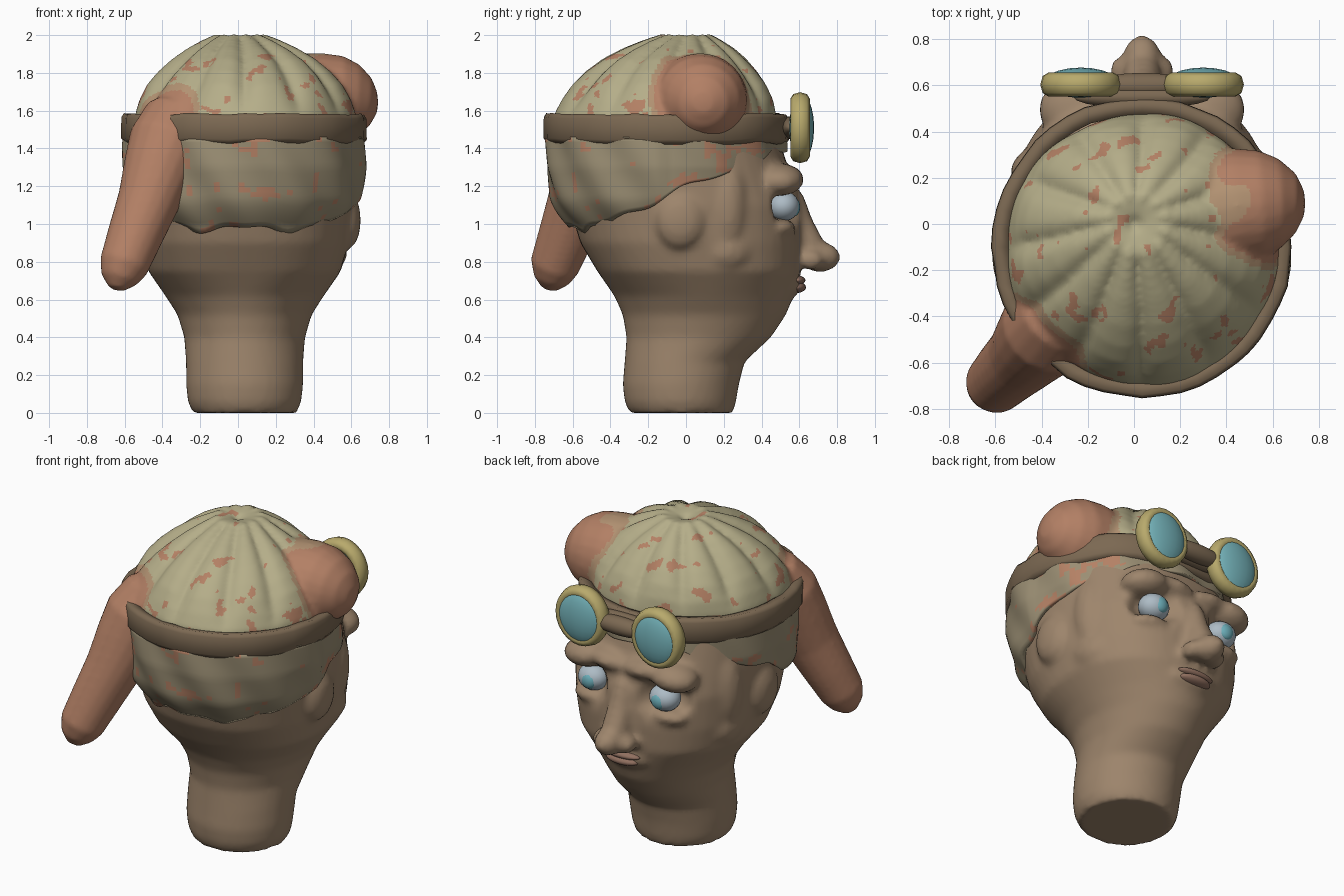
import bpy, bmesh, math, random
from mathutils import Vector, Matrix, noise, geometry

if "Cube" in bpy.data.objects:
    bpy.data.objects.remove(bpy.data.objects["Cube"])

random.seed(4)
CX = 0.035          # symmetry plane of the head
TAU = 2 * math.pi


def material(name, r, g, b):
    m = bpy.data.materials.new(name)
    m.diffuse_color = (r, g, b, 1)
    m.use_nodes = True
    m.node_tree.nodes["Principled BSDF"].inputs["Base Color"].default_value = m.diffuse_color
    return m


SKIN = material("skin", .34, .235, .15)
CREAM = material("cream_cloth", .46, .42, .25)
FLAPC = material("flap_cloth", .33, .275, .175)
SPOT = material("red_spot", .46, .22, .13)
BLEND = material("blend_cloth", .45, .29, .17)
PINK = material("pink_cloth", .45, .215, .13)
BAND = material("band_brown", .20, .14, .085)
LENS = material("lens_teal", .18, .46, .50)
GOLD = material("rim_gold", .48, .40, .15)
EYE = material("eye_white", .42, .50, .56)
IRIS = material("iris_teal", .15, .42, .48)
LIP = material("lip", .28, .16, .115)


def finish(name, bm, *mats):
    bmesh.ops.recalc_face_normals(bm, faces=bm.faces)
    for f in bm.faces:
        f.smooth = True
    me = bpy.data.meshes.new(name)
    bm.to_mesh(me)
    bm.free()
    ob = bpy.data.objects.new(name, me)
    bpy.context.collection.objects.link(ob)
    for m in mats:
        me.materials.append(m)
    return ob


def fuse(ob, voxel, iterations):
    """Melt overlapping shapes into one soft skin."""
    rm = ob.modifiers.new("blend", 'REMESH')
    rm.mode, rm.voxel_size, rm.use_smooth_shade = 'VOXEL', voxel, True
    sm = ob.modifiers.new("soften", 'SMOOTH')
    sm.factor, sm.iterations = .5, iterations


def paint(ob, mats, pick):
    """Apply the modifiers, then choose a material for each face by position."""
    ev = ob.evaluated_get(bpy.context.evaluated_depsgraph_get())
    me = bpy.data.meshes.new_from_object(ev)
    ob.modifiers.clear()
    ob.data = me
    me.materials.clear()
    for m in mats:
        me.materials.append(m)
    for f in me.polygons:
        f.material_index = pick(f.center)
        f.use_smooth = True


def loft(bm, rings, cap=True, loop=False):
    """Skin a list of closed point rings."""
    vs = [[bm.verts.new(p) for p in r] for r in rings]
    for a, b in list(zip(vs, vs[1:])) + ([(vs[-1], vs[0])] if loop else []):
        n = len(a)
        for i in range(n):
            bm.faces.new((a[i], a[(i + 1) % n], b[(i + 1) % n], b[i]))
    if cap and not loop:
        bm.faces.new(vs[0])
        bm.faces.new(vs[-1])


def tube(bm, path, n=16):
    """Round tube through (x, y, z, radius) points."""
    pts = [Vector(p[:3]) for p in path]
    rings = []
    for i, p in enumerate(path):
        q = (pts[min(i + 1, len(pts) - 1)] - pts[max(i - 1, 0)]).to_track_quat('Z', 'Y')
        rings.append([pts[i] + q @ Vector((p[3] * math.cos(TAU * k / n), p[3] * math.sin(TAU * k / n), 0))
                      for k in range(n)])
    loft(bm, rings)


def blob(bm, c, r, rot=0.0, seg=20):
    m = Matrix.Translation(c) @ Matrix.Rotation(rot, 4, 'Y') @ Matrix.Diagonal((*r, 1))
    bmesh.ops.create_uvsphere(bm, u_segments=seg, v_segments=seg * 2 // 3, radius=1, matrix=m)


def spow(v, e):
    return math.copysign(abs(v) ** e, v)


# Head and neck: z, back y, front y, half width
bm = bmesh.new()
sections = [(0, -.30, .25, .275), (.06, -.325, .265, .30), (.15, -.335, .28, .31), (.27, -.325, .31, .31),
            (.40, -.315, .45, .32), (.52, -.335, .53, .355), (.62, -.38, .57, .42), (.75, -.47, .60, .51),
            (.90, -.56, .61, .55), (1.1, -.62, .61, .57), (1.3, -.64, .54, .575), (1.5, -.64, .48, .57)]
rings = []
for z, yb, yf, rx in sections:
    e = 2 / 2.3 if z > .7 else 1
    rings.append([(CX + rx * spow(math.cos(TAU * k / 48), e),
                   (yb + yf) / 2 + (yf - yb) / 2 * spow(math.sin(TAU * k / 48), e), z) for k in range(48)])
loft(bm, rings)
# eye sockets pressed into the face
bmesh.ops.subdivide_edges(bm, edges=[ed for ed in bm.edges if all(v.co.y > .2 and .8 < v.co.z < 1.4 for v in ed.verts)],
                          cuts=3, use_grid_fill=True)
for v in bm.verts:
    for s in (-1, 1):
        d = math.hypot((v.co.x - CX - s * .25) / .16, (v.co.z - 1.09) / .12)
        if d < 1 and v.co.y > .2:
            v.co.y -= .12 * (1 - d * d)
# nose
tube(bm, [(CX, .55, 1.2, .03), (CX, .57, 1.14, .055), (CX, .60, 1.0, .075), (CX, .65, .88, .085), (CX, .69, .80, .06)])
blob(bm, (CX, .71, .825), (.085, .108, .08))
blob(bm, (CX, .56, .685), (.16, .05, .07))                                # mouth mound
for s in (-1, 1):
    blob(bm, (CX + s * .08, .66, .81), (.06, .07, .055))                  # nostril
    blob(bm, (CX + s * .30, .495, 1.235), (.15, .13, .085), s * .12)      # brow
    blob(bm, (CX + s * .12, .53, 1.25), (.15, .09, .06), s * -.1)
    blob(bm, (CX + s * .25, .50, .98), (.14, .08, .05))                   # lower lid
    blob(bm, (CX + s * .55, -.03, 1.02), (.065, .13, .15))                # ear
    blob(bm, (CX + s * .46, .22, 1.10), (.11, .11, .26))                  # temple
    blob(bm, (CX + s * .42, .20, .86), (.125, .16, .13))                  # cheek
fuse(finish("head_and_neck", bm, SKIN), .022, 4)

# Lips
bm = bmesh.new()
blob(bm, (CX, .59, .702), (.125, .042, .025))
blob(bm, (CX, .585, .665), (.11, .05, .03))
finish("lips", bm, LIP)

# Eyes
for s, side in ((-1, "left"), (1, "right")):
    bm = bmesh.new()
    blob(bm, (CX + s * .25, .515, 1.095), (.095, .085, .08))
    finish("eye_" + side, bm, EYE)
    bm = bmesh.new()
    blob(bm, (CX + s * .245, .572, 1.09), (.05, .032, .05))
    finish("iris_" + side, bm, IRIS)

# Pleated hat dome: radius, height, centre y
bm = bmesh.new()
rings = []
for r, z, cy in [(.585, 1.47, -.11), (.59, 1.58, -.11), (.565, 1.66, -.095), (.522, 1.74, -.085), (.46, 1.81, -.075),
                 (.385, 1.875, -.06), (.30, 1.93, -.04), (.21, 1.975, -.02), (.13, 2.008, 0), (.05, 1.99, 0), (.01, 1.96, 0)]:
    ring = []
    for k in range(120):
        a = TAU * k / 120
        crease = (1 - abs(math.sin(6 * a))) ** 1.5 * max(0, min(1, (z - 1.54) * 5)) * min(1, r * 5)
        rr = r * (1 - .045 * crease) + .006 * math.sin(5 * a + 9 * z) * min(1, r * 3)
        ring.append((CX * min(1, r * 2.5) + rr * math.cos(a), cy + rr * math.sin(a), z - .035 * crease))
    rings.append(ring)
loft(bm, rings)
# stubby bulge on the right side
tube(bm, [(.20, .03, 1.60, .24), (.36, .06, 1.645, .262), (.46, .08, 1.655, .25), (.55, .085, 1.655, .235),
          (.63, .09, 1.65, .195), (.70, .09, 1.645, .13), (.735, .09, 1.645, .06), (.742, .09, 1.645, .01)], 24)
# long drooping tail at the other side
TAIL = [(-.24, -.30, 1.60, .12), (-.32, -.39, 1.52, .20), (-.37, -.45, 1.42, .215), (-.42, -.505, 1.29, .19),
        (-.475, -.57, 1.12, .165), (-.545, -.635, .94, .148), (-.605, -.695, .78, .132),
        (-.63, -.71, .71, .10), (-.645, -.725, .655, .04)]
tube(bm, TAIL, 18)
hat = finish("hat_top", bm, CREAM)
fuse(hat, .016, 5)


def spotted(p):
    q = Vector((p.x, p.y, p.z))
    return noise.noise(q * 9) + .5 * noise.noise(q * 21) > .43


def hat_color(p):
    j = .05 * noise.noise(p * 7)
    d = (p - Vector((.52, .085, 1.66))).length + j - .27
    a, b = Vector((-.38, -.47, 1.5)), Vector((-.64, -.72, .65))
    t = max(0, min(1, geometry.intersect_point_line(p, a, b)[1]))
    d = min(d, (p - a.lerp(b, t)).length + j - .22)
    return 2 if d < 0 else 3 if d < .04 else int(spotted(p))


paint(hat, (CREAM, SPOT, PINK, BLEND), hat_color)

# Hat band
bm = bmesh.new()
rings = []
for k in range(48):
    a = TAU * k / 48
    j = random.uniform(-.006, .006)
    rings.append([(CX + (r + j) * math.cos(a), -.1 + (r + j) * math.sin(a), z + j)
                  for r, z in [(.575, 1.43), (.63, 1.425), (.65, 1.45), (.648, 1.56), (.635, 1.582), (.575, 1.57)]])
loft(bm, rings, loop=True)
finish("hat_band", bm, BAND)

# Neck flap hanging below the band, longest at the back
bm = bmesh.new()
rings = []
N = 120
for i in range(19):
    ring = []
    for k in range(N):
        a = TAU * k / N
        y = -.1 + .62 * math.sin(a)
        low = min(1.40, .975 + .40 * max(0, y + .53) + .016 * math.sin(7 * a) + .01 * math.sin(13 * a))
        z = 1.46 + (low - 1.46) * i / 18
        r = .63 if z > 1.3 else (.63 - .025 * (1.3 - z) / .15 if z > 1.15 else .605 - .105 * ((1.15 - z) / .17) ** 1.5)
        r = max(r, .49) + .010 * math.sin(11 * a + 12 * z)
        r = r + .01 if y < -.1 else max(r, .58)
        ring.append((CX + r * math.cos(a), -.1 + r * math.sin(a), z))
    rings.append(ring)
loft(bm, rings, cap=False)
flap = finish("hat_flap", bm, FLAPC)
so = flap.modifiers.new("thickness", 'SOLIDIFY')
so.thickness, so.offset = .03, -1
paint(flap, (FLAPC, SPOT), lambda p: int(spotted(p)))

# Goggles on the forehead
for s, side in ((-1, "left"), (1, "right")):
    gx = CX + s * .265
    bm = bmesh.new()
    blob(bm, (gx, .612, 1.51), (.163, .066, .176))
    finish("goggle_lens_" + side, bm, LENS)
    bm = bmesh.new()
    rings = []
    for k in range(24):
        a = TAU * k / 24
        rings.append([(gx + (.14 + .036 * math.cos(b)) * math.cos(a), .604 + .052 * math.sin(b),
                       1.51 + (.152 + .036 * math.cos(b)) * math.sin(a)) for b in [TAU * q / 8 for q in range(8)]])
    loft(bm, rings, loop=True)
    finish("goggle_rim_" + side, bm, GOLD)
bm = bmesh.new()
blob(bm, (CX, .60, 1.51), (.22, .055, .055))
blob(bm, (CX, .55, 1.51), (.3, .05, .06))
finish("goggle_bridge", bm, BAND)
